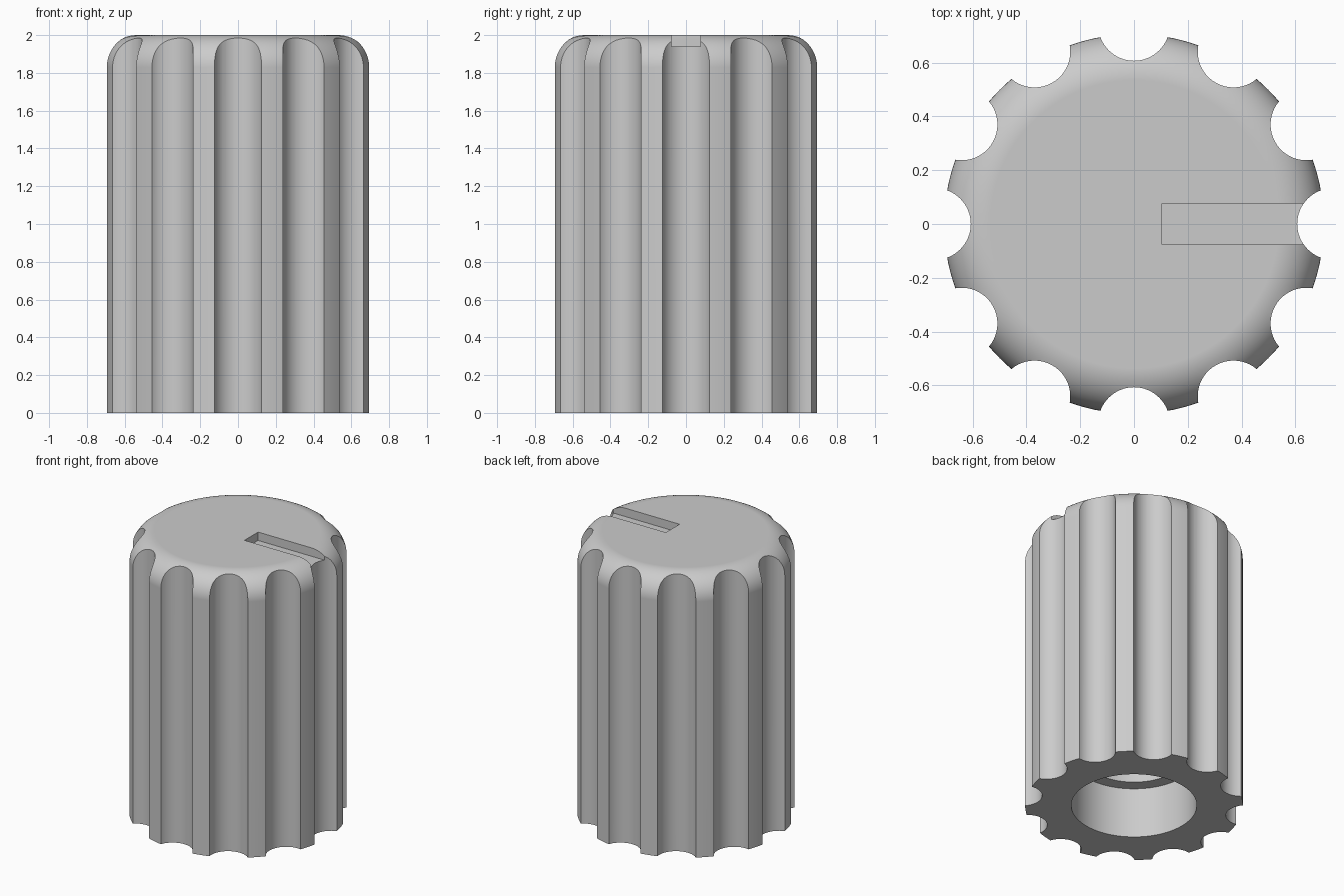
import bpy, bmesh, math
from mathutils import Matrix, Vector

cube = bpy.data.objects.get("Cube")
if cube:
    bpy.data.objects.remove(cube)

RADIUS, HEIGHT, FILLET = 0.706, 2.0, 0.17
FLUTES, FLUTE_CENTRE, FLUTE_RADIUS = 12, 0.74, 0.133


def add_object(name, bm):
    mesh = bpy.data.meshes.new(name)
    bmesh.ops.recalc_face_normals(bm, faces=bm.faces)
    bm.to_mesh(mesh)
    bm.free()
    obj = bpy.data.objects.new(name, mesh)
    bpy.context.collection.objects.link(obj)
    return obj


# Knob body: a turned profile with rounded top and a stepped shaft hole
profile = [(0, 1.4), (0.32, 1.4), (0.32, 0.36), (0.407, 0.36), (0.407, 0), (RADIUS, 0)]
for i in range(15):
    a = math.radians(90 * i / 14)
    profile.append((RADIUS - FILLET + FILLET * math.cos(a),
                    HEIGHT - FILLET + FILLET * math.sin(a)))
profile.append((0, HEIGHT))

bm = bmesh.new()
verts = [bm.verts.new((r, 0, z)) for r, z in profile]
edges = [bm.edges.new(pair) for pair in zip(verts, verts[1:])]
bmesh.ops.spin(bm, geom=verts + edges, cent=(0, 0, 0), axis=(0, 0, 1),
               angle=math.tau, steps=120, use_duplicate=False)
bmesh.ops.remove_doubles(bm, verts=bm.verts, dist=0.0001)
bmesh.ops.dissolve_limit(bm, angle_limit=0.001, verts=bm.verts, edges=bm.edges)
knob = add_object("fluted_knob", bm)

# Flute cutter: a ring of upright cylinders
bm = bmesh.new()
for i in range(FLUTES):
    turn = Matrix.Rotation(math.tau * i / FLUTES, 4, "Z")
    bmesh.ops.create_cone(bm, cap_ends=True, segments=64, radius1=FLUTE_RADIUS,
                          radius2=FLUTE_RADIUS, depth=2.4,
                          matrix=turn @ Matrix.Translation((FLUTE_CENTRE, 0, 1)))
flute_cutter = add_object("flute_cutter", bm)

# Pointer slot cutter: a box running out to the left edge
bm = bmesh.new()
bmesh.ops.create_cube(bm, size=1, matrix=Matrix.Translation((0.505, 0, 2.04))
                      @ Matrix.Diagonal(Vector((0.8, 0.154, 0.2, 1))))
slot_cutter = add_object("slot_cutter", bm)

# Cut the flutes and the slot
bpy.ops.object.select_all(action="DESELECT")
bpy.context.view_layer.objects.active = knob
knob.select_set(True)
for cutter in (flute_cutter, slot_cutter):
    cutter.hide_render = True
    mod = knob.modifiers.new(cutter.name, "BOOLEAN")
    mod.operation = "DIFFERENCE"
    mod.solver = "EXACT"
    mod.object = cutter
    bpy.ops.object.modifier_apply(modifier=mod.name)
    bpy.data.objects.remove(cutter)

# Grey finish, smooth with crisp flute edges
grey = bpy.data.materials.new("grey_plastic")
grey.use_nodes = True
colour = (0.6, 0.6, 0.6, 1)
grey.diffuse_color = colour
grey.node_tree.nodes["Principled BSDF"].inputs["Base Color"].default_value = colour
knob.data.materials.clear()
knob.data.materials.append(grey)
bpy.ops.object.shade_smooth_by_angle(angle=math.radians(25))
weighted = knob.modifiers.new("flat_top_shading", "WEIGHTED_NORMAL")
weighted.keep_sharp = True
